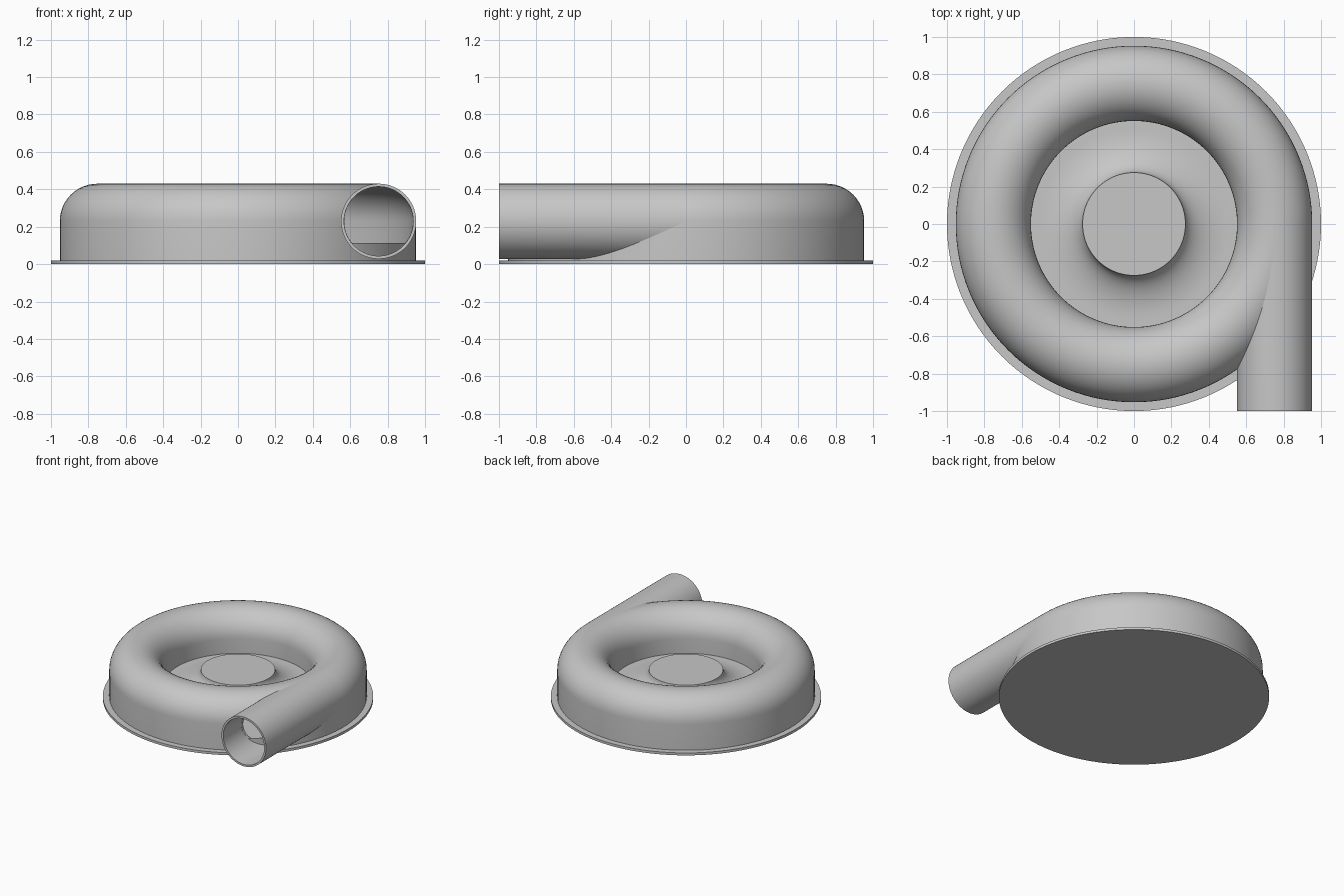
import bpy, bmesh, math
from mathutils import Matrix

cube = bpy.data.objects.get("Cube")
if cube:
    bpy.data.objects.remove(cube, do_unlink=True)

# One grey for the whole casting
grey = bpy.data.materials.new("plain_grey")
grey.use_nodes = True
colour = (0.57, 0.57, 0.57, 1)
grey.diffuse_color = colour
grey.node_tree.nodes["Principled BSDF"].inputs["Base Color"].default_value = colour

PLATE_R, PLATE_H = 1.0, 0.02
RING_R, RING_Z, TUBE_R, WALL = 0.752, 0.229, 0.201, 0.016
INNER_R = TUBE_R - WALL
FLOOR_Z, HUB_R, HUB_Z, FLARE_R = 0.11, 0.275, 0.235, 0.51


def add_object(name, bm):
    bmesh.ops.recalc_face_normals(bm, faces=bm.faces[:])
    mesh = bpy.data.meshes.new(name)
    bm.to_mesh(mesh)
    bm.free()
    mesh.materials.append(grey)
    obj = bpy.data.objects.new(name, mesh)
    bpy.context.scene.collection.objects.link(obj)
    return obj


def revolve(name, profile, closed=False, steps=128):
    bm = bmesh.new()
    verts = [bm.verts.new((r, 0, z)) for r, z in profile]
    pairs = list(zip(verts, verts[1:]))
    if closed:
        pairs.append((verts[-1], verts[0]))
    edges = [bm.edges.new(p) for p in pairs]
    bmesh.ops.spin(bm, geom=verts + edges, axis=(0, 0, 1), cent=(0, 0, 0),
                   angle=math.tau, steps=steps, use_duplicate=False)
    bmesh.ops.remove_doubles(bm, verts=bm.verts[:], dist=1e-5)
    return add_object(name, bm)


def ring_arc(radius, n=24):
    # Half circle over the scroll, from its inner to its outer side
    return [(RING_R - radius * math.cos(math.pi * i / n),
             RING_Z + radius * math.sin(math.pi * i / n)) for i in range(n + 1)]


def scroll_reach(radius, z):
    # Outer radius of the scroll (or of its channel) at a height
    if z < FLOOR_Z:
        radius = TUBE_R
    rise = min(max(z - RING_Z, 0), radius)
    return RING_R + math.sqrt(radius ** 2 - rise ** 2)


def pipe_loops(bm, radius, n=96):
    # A loop at the mouth and a loop that follows the scroll's wall
    mouth, root = [], []
    for i in range(n):
        a = math.tau * i / n
        x, z = RING_R + radius * math.cos(a), RING_Z + radius * math.sin(a)
        end = -math.sqrt(max(scroll_reach(radius, z) ** 2 - x ** 2, 0))
        mouth.append(bm.verts.new((x, -1, z)))
        root.append(bm.verts.new((x, end, z)))
    return mouth, root


def skin(bm, first, second):
    for i in range(len(first)):
        bm.faces.new((first[i - 1], first[i], second[i], second[i - 1]))


def cut(obj, cutter):
    mod = obj.modifiers.new("cut", "BOOLEAN")
    mod.operation, mod.solver, mod.object = "DIFFERENCE", "EXACT", cutter
    bpy.context.view_layer.update()
    graph = bpy.context.evaluated_depsgraph_get()
    mesh = bpy.data.meshes.new_from_object(obj.evaluated_get(graph))
    obj.modifiers.clear()
    obj.data = mesh
    bpy.data.objects.remove(cutter, do_unlink=True)


# Round base plate
plate = revolve("base_plate", [(0, 0), (PLATE_R, 0), (PLATE_R, PLATE_H), (0, PLATE_H)])

# Scroll housing with the flared centre hub
flare = [(FLARE_R - (FLARE_R - HUB_R) * math.cos(a), HUB_Z - (HUB_Z - FLOOR_Z) * math.sin(a))
         for a in (math.pi / 2 * i / 16 for i in range(17))]
housing = revolve("scroll_housing", [(0, HUB_Z)] + flare
                  + [(RING_R - TUBE_R, FLOOR_Z)] + ring_arc(TUBE_R)
                  + [(RING_R + TUBE_R, PLATE_H / 2), (0, PLATE_H / 2)])

# Hollow channel inside the scroll
cut(housing, revolve("channel_cutter", [(RING_R - INNER_R, FLOOR_Z)] + ring_arc(INNER_R)
                     + [(RING_R + INNER_R, FLOOR_Z)], closed=True))

# Opening from the outlet into the channel, kept above the channel floor
bm = bmesh.new()
place = Matrix.Translation((RING_R, -0.565, RING_Z)) @ Matrix.Rotation(math.pi / 2, 4, "X")
bmesh.ops.create_cone(bm, cap_ends=True, segments=96, radius1=INNER_R - 0.001,
                      radius2=INNER_R - 0.001, depth=1.07, matrix=place)
for v in bm.verts:
    v.co.z = max(v.co.z, FLOOR_Z + 0.002)
bmesh.ops.remove_doubles(bm, verts=bm.verts[:], dist=1e-5)
cut(housing, add_object("opening_cutter", bm))

# Straight outlet pipe with an open mouth, running tangent into the scroll
bm = bmesh.new()
outer_mouth, outer_root = pipe_loops(bm, TUBE_R)
inner_mouth, inner_root = pipe_loops(bm, INNER_R)
skin(bm, outer_root, outer_mouth)
skin(bm, outer_mouth, inner_mouth)
skin(bm, inner_mouth, inner_root)
pipe = add_object("outlet_pipe", bm)

# Smooth shading with sharp rims
for obj in bpy.context.selected_objects:
    obj.select_set(False)
for obj in (plate, housing, pipe):
    obj.select_set(True)
bpy.context.view_layer.objects.active = housing
bpy.ops.object.shade_smooth_by_angle(angle=math.radians(30))
